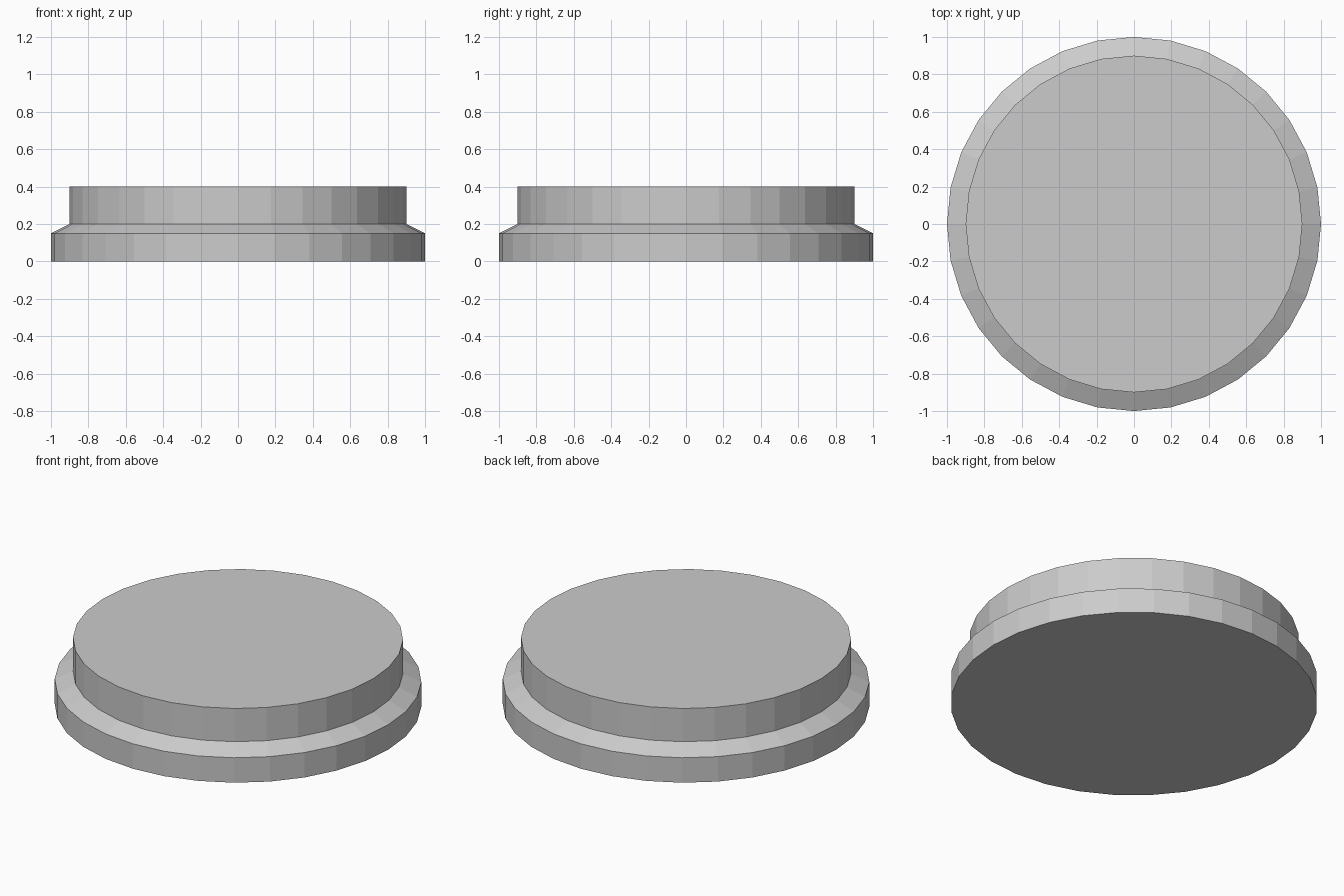
import bpy, bmesh, math

if "Cube" in bpy.data.objects:
    bpy.data.objects.remove(bpy.data.objects["Cube"])

SIDES = 32
# Profile from the bottom edge up: radius, height
PROFILE = [(1.0, 0.0), (1.0, 0.15), (0.9, 0.2), (0.9, 0.4)]

bm = bmesh.new()

# Rings of the stepped disc
rings = []
for r, z in PROFILE:
    rings.append([bm.verts.new((r * math.cos(math.tau * i / SIDES),
                                r * math.sin(math.tau * i / SIDES), z))
                  for i in range(SIDES)])

# Walls and chamfer
for low, high in zip(rings, rings[1:]):
    for i in range(SIDES):
        j = (i + 1) % SIDES
        bm.faces.new((low[i], low[j], high[j], high[i]))

# Flat caps
bm.faces.new(rings[-1])
bm.faces.new(list(reversed(rings[0])))

mesh = bpy.data.meshes.new("stepped_disc")
bm.to_mesh(mesh)
bm.free()
bpy.context.collection.objects.link(bpy.data.objects.new("stepped_disc", mesh))
